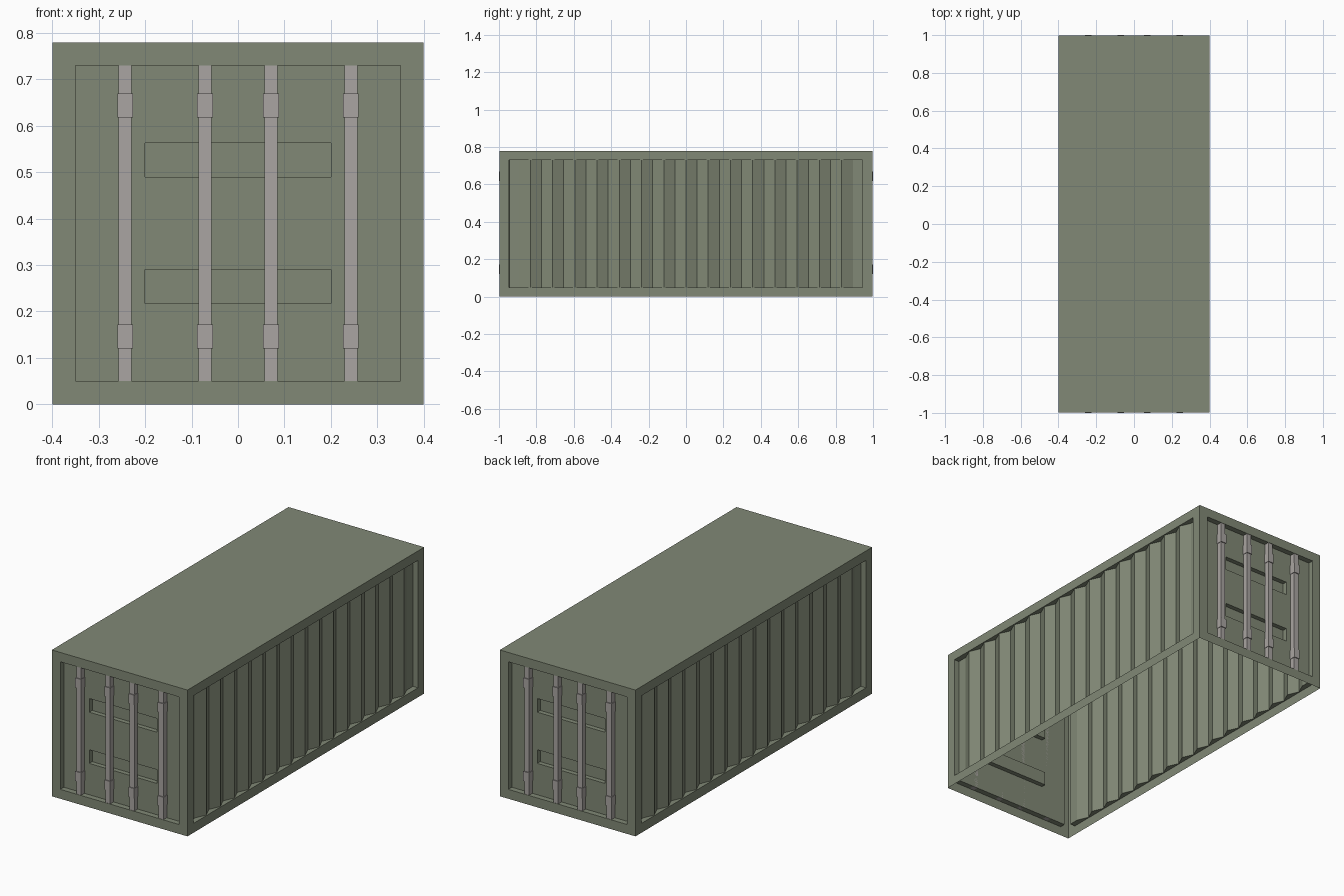
import bpy, bmesh
from mathutils import Matrix

if "Cube" in bpy.data.objects:
    bpy.data.objects.remove(bpy.data.objects["Cube"])

W, L, H = 0.40, 0.997, 0.78      # half width, half length, height
Z0, Z1 = 0.05, 0.73              # panel bottom and top


def material(name, col):
    m = bpy.data.materials.new(name)
    m.diffuse_color = (*col, 1)
    m.use_nodes = True
    m.node_tree.nodes["Principled BSDF"].inputs["Base Color"].default_value = m.diffuse_color
    return m


green = material("olive_paint", (0.22, 0.25, 0.18))
grey = material("bar_metal", (0.40, 0.375, 0.36))


def finish(name, bm, mat):
    bmesh.ops.remove_doubles(bm, verts=bm.verts, dist=1e-5)
    me = bpy.data.meshes.new(name)
    bm.to_mesh(me)
    bm.free()
    me.materials.append(mat)
    ob = bpy.data.objects.new(name, me)
    bpy.context.collection.objects.link(ob)
    return ob


def panel_tools(half_span, offset, turn):
    """Face maker in wall coordinates: u along wall, d depth inward, z up."""
    bm = bmesh.new()
    rot = Matrix.Rotation(turn, 4, 'Z')

    def face(*pts):
        vs = []
        for u, d, z in pts:
            v = bm.verts.new((u, d - offset, z))
            v.co = rot @ v.co
            vs.append(v)
        return bm.faces.new(vs)
    return bm, face


def add_frame(face, a, b):
    # flat border around the panel opening
    o = [(-a, 0, 0), (a, 0, 0), (a, 0, H), (-a, 0, H)]
    i = [(-b, 0, Z0), (b, 0, Z0), (b, 0, Z1), (-b, 0, Z1)]
    for k in range(4):
        n = (k + 1) % 4
        face(o[k], o[n], i[n], i[k])
    return i


def end_wall(name, turn):
    # recessed door wall with two sunken pockets
    bm, face = panel_tools(W, L, turn)
    D, P = 0.03, 0.055
    inner = add_frame(face, W, 0.35)
    for k in range(4):
        p, q = inner[k], inner[(k + 1) % 4]
        face(p, q, (q[0], D, q[2]), (p[0], D, p[2]))
    xs = [-0.35, -0.20, 0.20, 0.35]
    zs = [Z0, 0.217, 0.29, 0.49, 0.563, Z1]
    for i in range(3):
        for j in range(5):
            c = [(xs[i], zs[j]), (xs[i+1], zs[j]), (xs[i+1], zs[j+1]), (xs[i], zs[j+1])]
            pocket = i == 1 and j in (1, 3)
            face(*[(x, P if pocket else D, z) for x, z in c])
            if pocket:
                for k in range(4):
                    (x, z), (x2, z2) = c[k], c[(k + 1) % 4]
                    face((x, D, z), (x2, D, z2), (x2, P, z2), (x, P, z))
    return finish(name, bm, green)


def side_wall(name, turn):
    # corrugated long wall set into its border
    bm, face = panel_tools(L, W, turn)
    E, S, n = 0.945, 0.892, 30
    add_frame(face, L, E)
    prof = [(-E, 0.0), (-E, 0.03)]
    prof += [(-S + 2 * S * k / n, 0.004 if k % 2 else 0.03) for k in range(n + 1)]
    prof += [(E, 0.03), (E, 0.0)]
    for (u, d), (u2, d2) in zip(prof, prof[1:]):
        face((u, d, Z0), (u2, d2, Z0), (u2, d2, Z1), (u, d, Z1))
        if u2 > u:   # ledges above and below
            face((u, 0, Z0), (u2, 0, Z0), (u2, d2, Z0), (u, d, Z0))
            face((u, d, Z1), (u2, d2, Z1), (u2, 0, Z1), (u, 0, Z1))
    return finish(name, bm, green)


def add_box(bm, lo, hi):
    c = [(a + b) / 2 for a, b in zip(lo, hi)]
    s = [b - a for a, b in zip(lo, hi)]
    bmesh.ops.create_cube(bm, size=1, matrix=Matrix.Translation(c) @ Matrix.Diagonal((*s, 1)))


def lock_bars(name, turn):
    # four vertical rods with two brackets each
    bm = bmesh.new()
    back = -L + 0.03
    for x in (-0.243, -0.071, 0.071, 0.243):
        add_box(bm, (x - 0.014, -0.995, Z0), (x + 0.014, back, Z1))
        for z in (0.146, 0.644):
            add_box(bm, (x - 0.017, -1.0, z - 0.026), (x + 0.017, back, z + 0.026))
    bm.transform(Matrix.Rotation(turn, 4, 'Z'))
    me = bpy.data.meshes.new(name)
    bm.to_mesh(me)
    bm.free()
    me.materials.append(grey)
    bpy.context.collection.objects.link(bpy.data.objects.new(name, me))


PI = 3.14159265358979
for label, turn in (("front", 0.0), ("back", PI)):
    end_wall(label + "_door_wall", turn)
    lock_bars(label + "_lock_bars", turn)
for label, turn in (("right", PI / 2), ("left", -PI / 2)):
    side_wall(label + "_corrugated_wall", turn)

# flat roof sheet (the underside stays open)
bm = bmesh.new()
bm.faces.new([bm.verts.new(p) for p in ((-W, -L, H), (W, -L, H), (W, L, H), (-W, L, H))])
finish("roof", bm, green)
